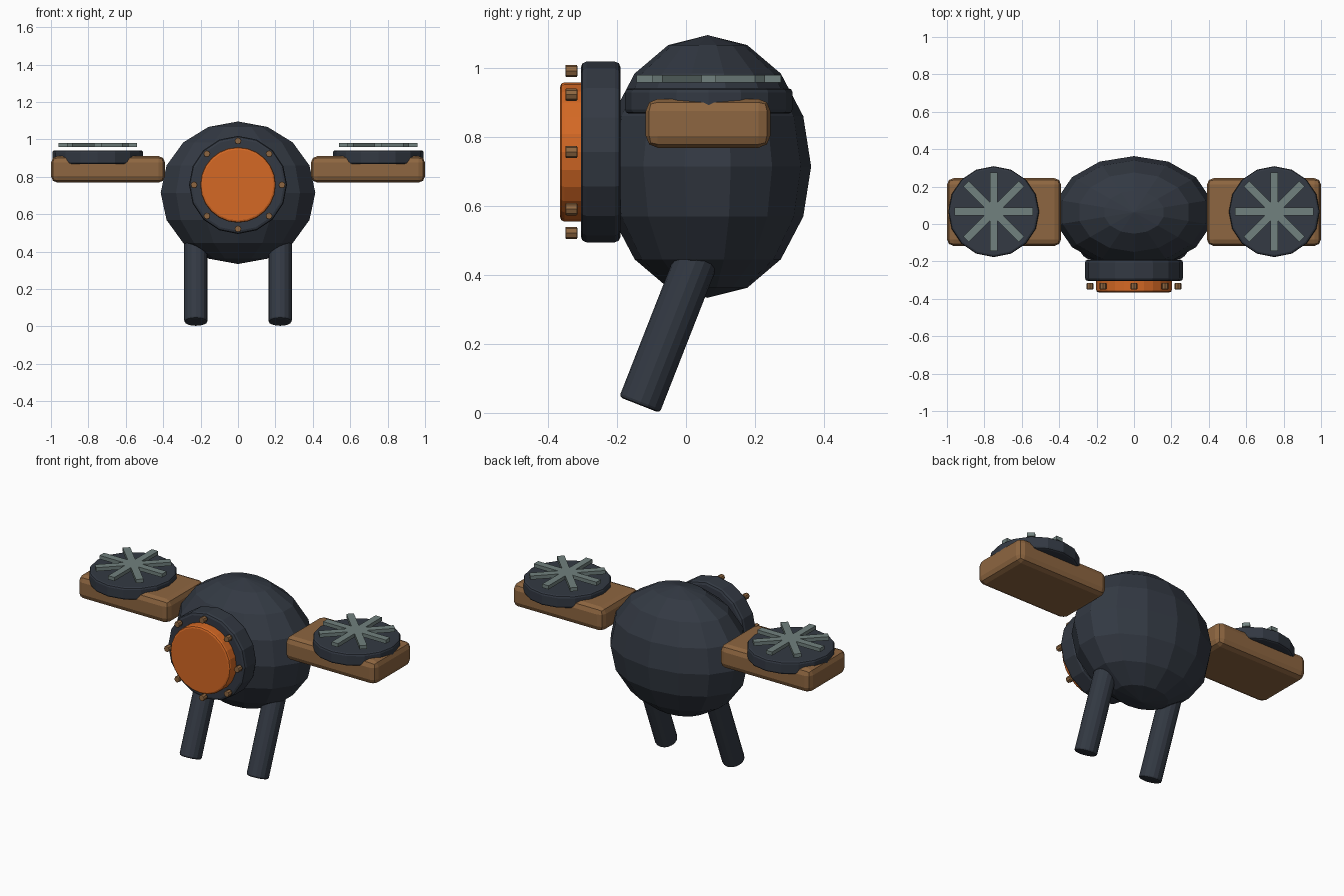
import bpy, bmesh, math
from mathutils import Matrix, Vector

if "Cube" in bpy.data.objects:
    bpy.data.objects.remove(bpy.data.objects["Cube"], do_unlink=True)


def material(name, rgb):
    m = bpy.data.materials.new(name)
    m.use_nodes = True
    m.diffuse_color = (*rgb, 1)
    m.node_tree.nodes["Principled BSDF"].inputs["Base Color"].default_value = (*rgb, 1)
    return m


DARK = material("dark_slate", (0.033, 0.041, 0.056))
ORANGE = material("orange_glass", (0.66, 0.14, 0.018))
BROWN = material("bronze_brown", (0.27, 0.133, 0.052))
GREY = material("grey_green_metal", (0.165, 0.22, 0.21))


def finish(name, bm, mat, bevel=0, segments=2):
    mesh = bpy.data.meshes.new(name)
    bm.to_mesh(mesh)
    bm.free()
    mesh.materials.append(mat)
    ob = bpy.data.objects.new(name, mesh)
    bpy.context.collection.objects.link(ob)
    if bevel:
        mod = ob.modifiers.new("soft_edges", "BEVEL")
        mod.width = bevel
        mod.segments = segments
        mod.limit_method = "ANGLE"
        mod.angle_limit = math.radians(50)
    return ob


def cylinder(name, start, end, radius, sides, mat, bevel):
    start, end = Vector(start), Vector(end)
    axis = end - start
    # Turning only about x keeps the facets aligned with the world axes
    turn = Matrix.Rotation(math.atan2(-axis.y, axis.z), 4, "X")
    bm = bmesh.new()
    bmesh.ops.create_cone(bm, cap_ends=True, segments=sides, radius1=radius,
                          radius2=radius, depth=axis.length,
                          matrix=Matrix.Translation((start + end) / 2) @ turn)
    return finish(name, bm, mat, bevel)


def add_box(bm, centre, size, turn=0):
    bmesh.ops.create_cube(bm, size=1, matrix=Matrix.Translation(centre)
                          @ Matrix.Rotation(turn, 4, "Z")
                          @ Matrix.Diagonal((*size, 1)))


# Faceted body
bm = bmesh.new()
bmesh.ops.create_uvsphere(bm, u_segments=14, v_segments=8, radius=1,
                          matrix=Matrix.Translation((0, 0.063, 0.715))
                          @ Matrix.Diagonal((0.424, 0.3, 0.381, 1)))
finish("body", bm, DARK)

# Front porthole
EYE_Z = 0.757
cylinder("porthole_frame", (0, -0.19, EYE_Z), (0, -0.305, EYE_Z), 0.262, 16, DARK, 0.016)
cylinder("porthole_lens", (0, -0.28, EYE_Z), (0, -0.365, EYE_Z), 0.202, 24, ORANGE, 0.012)
for i in range(8):
    a = i * math.pi / 4
    x, z = 0.235 * math.cos(a), EYE_Z + 0.235 * math.sin(a)
    cylinder(f"bolt_{i + 1}", (x, -0.315, z), (x, -0.35, z), 0.018, 8, BROWN, 0.004)

# Arms, rotors and legs on both sides
for side, s in (("left", 1), ("right", -1)):
    bm = bmesh.new()
    add_box(bm, (s * 0.695, 0.064, 0.84), (0.61, 0.362, 0.142))
    finish(f"{side}_arm", bm, BROWN, 0.035)

    hub = Vector((s * 0.75, 0.066, 0))
    cylinder(f"{side}_rotor_housing", hub + Vector((0, 0, 0.868)),
             hub + Vector((0, 0, 0.942)), 0.243, 16, DARK, 0.012)

    bm = bmesh.new()
    for i in range(4):
        add_box(bm, hub + Vector((0, 0, 0.97)), (0.42, 0.042, 0.022), i * math.pi / 4)
    finish(f"{side}_rotor_blades", bm, GREY)

    cylinder(f"{side}_leg", (s * 0.225, -0.135, 0.023), (s * 0.225, 0.045, 0.482),
             0.063, 16, DARK, 0.01)
